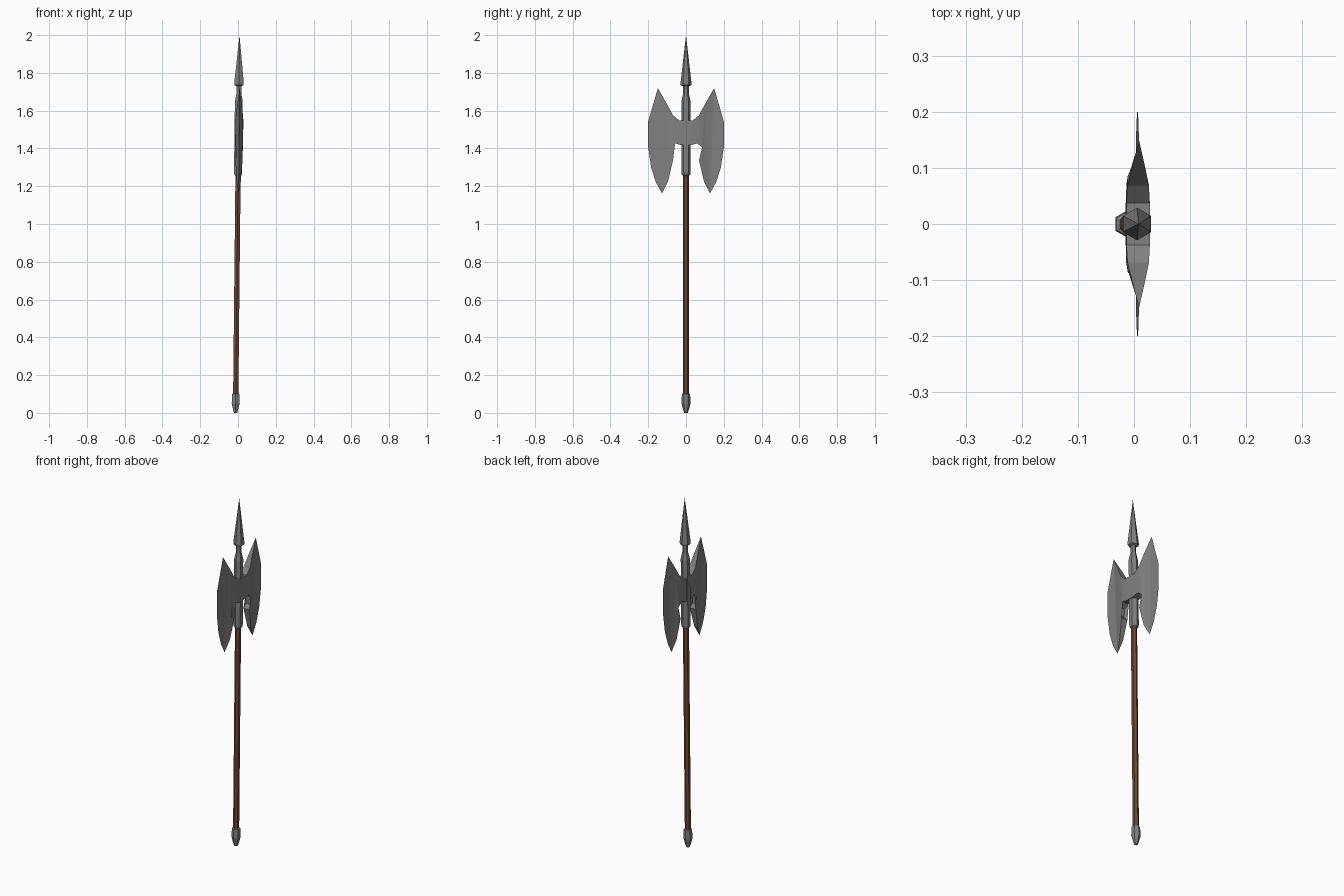
import bpy, bmesh, math

if "Cube" in bpy.data.objects:
    bpy.data.objects.remove(bpy.data.objects["Cube"])


def material(name, rgb):
    m = bpy.data.materials.new(name)
    m.diffuse_color = (*rgb, 1)
    m.use_nodes = True
    m.node_tree.nodes["Principled BSDF"].inputs["Base Color"].default_value = m.diffuse_color
    return m


STEEL = material("grey steel", (0.22, 0.22, 0.22))
WOOD = material("brown wood", (0.17, 0.065, 0.03))


def lean(z):
    """The whole weapon leans very slightly towards +x."""
    return -0.013 + 0.0105 * z


def finish(name, bm, mat):
    for v in bm.verts:
        v.co.x += lean(v.co.z)
    bmesh.ops.remove_doubles(bm, verts=bm.verts, dist=0.0002)
    bmesh.ops.recalc_face_normals(bm, faces=bm.faces)
    me = bpy.data.meshes.new(name)
    bm.to_mesh(me)
    bm.free()
    me.materials.append(mat)
    ob = bpy.data.objects.new(name, me)
    bpy.context.collection.objects.link(ob)


def hex_turned(name, profile, mat):
    """Six-sided turned part from (radius, height) pairs."""
    bm = bmesh.new()
    rings = []
    for r, z in profile:
        rings.append([bm.verts.new((r * math.sin(k * math.pi / 3),
                                    r * math.cos(k * math.pi / 3), z))
                      for k in range(6)])
    for a, b in zip(rings, rings[1:]):
        for k in range(6):
            j = (k + 1) % 6
            bm.faces.new((a[k], a[j], b[j], b[k]))
    for ring, (r, z) in ((rings[0], profile[0]), (rings[-1], profile[-1])):
        if r > 0.001:
            bm.faces.new(ring)
    finish(name, bm, mat)


# Shaft, butt cap, socket and spear point
hex_turned("shaft", [(0.016, 0.08), (0.016, 1.28)], WOOD)
hex_turned("butt_cap", [(0.009, 0), (0.014, 0.012), (0.024, 0.05),
                        (0.022, 0.1), (0.016, 0.103)], STEEL)
hex_turned("socket", [(0.016, 1.255), (0.022, 1.26), (0.025, 1.275),
                      (0.024, 1.65), (0.015, 1.69), (0.015, 1.74)], STEEL)
hex_turned("spear_point", [(0.015, 1.73), (0.028, 1.735), (0.029, 1.747),
                           (0, 2.0)], STEEL)

# Double axe head: half outline as (y, z, half thickness), sharp outer edge
half = [(0.037, 1.549, 0.021), (0.069, 1.576, 0.019), (0.1, 1.634, 0.012),
        (0.149, 1.719, 0), (0.2, 1.544, 0), (0.2, 1.406, 0),
        (0.185, 1.3, 0), (0.16, 1.222, 0), (0.127, 1.162, 0),
        (0.095, 1.225, 0.011), (0.069, 1.337, 0.019), (0.087, 1.36, 0.016),
        (0.085, 1.406, 0.017), (0.058, 1.427, 0.02), (0.027, 1.418, 0.021)]
outline = half + [(-y, z, t) for y, z, t in reversed(half)]

bm = bmesh.new()
n = len(outline)
sides = []
for s in (1, -1):
    vs = [bm.verts.new((0, y, z)) for y, z, t in outline]
    face = bm.faces.new(vs)
    # Triangulate while flat, then push out to the blade thickness
    bmesh.ops.triangulate(bm, faces=[face])
    for v, (y, z, t) in zip(vs, outline):
        v.co.x = 0.004 + s * t
    sides.append(vs)
# Rim faces only where the edge is thick
a, b = sides
for i in range(n):
    j = (i + 1) % n
    ti, tj = outline[i][2], outline[j][2]
    if ti and tj:
        bm.faces.new((a[i], a[j], b[j], b[i]))
    elif ti:
        bm.faces.new((a[i], a[j], b[i]))
    elif tj:
        bm.faces.new((a[i], a[j], b[j]))
finish("axe_head", bm, STEEL)
